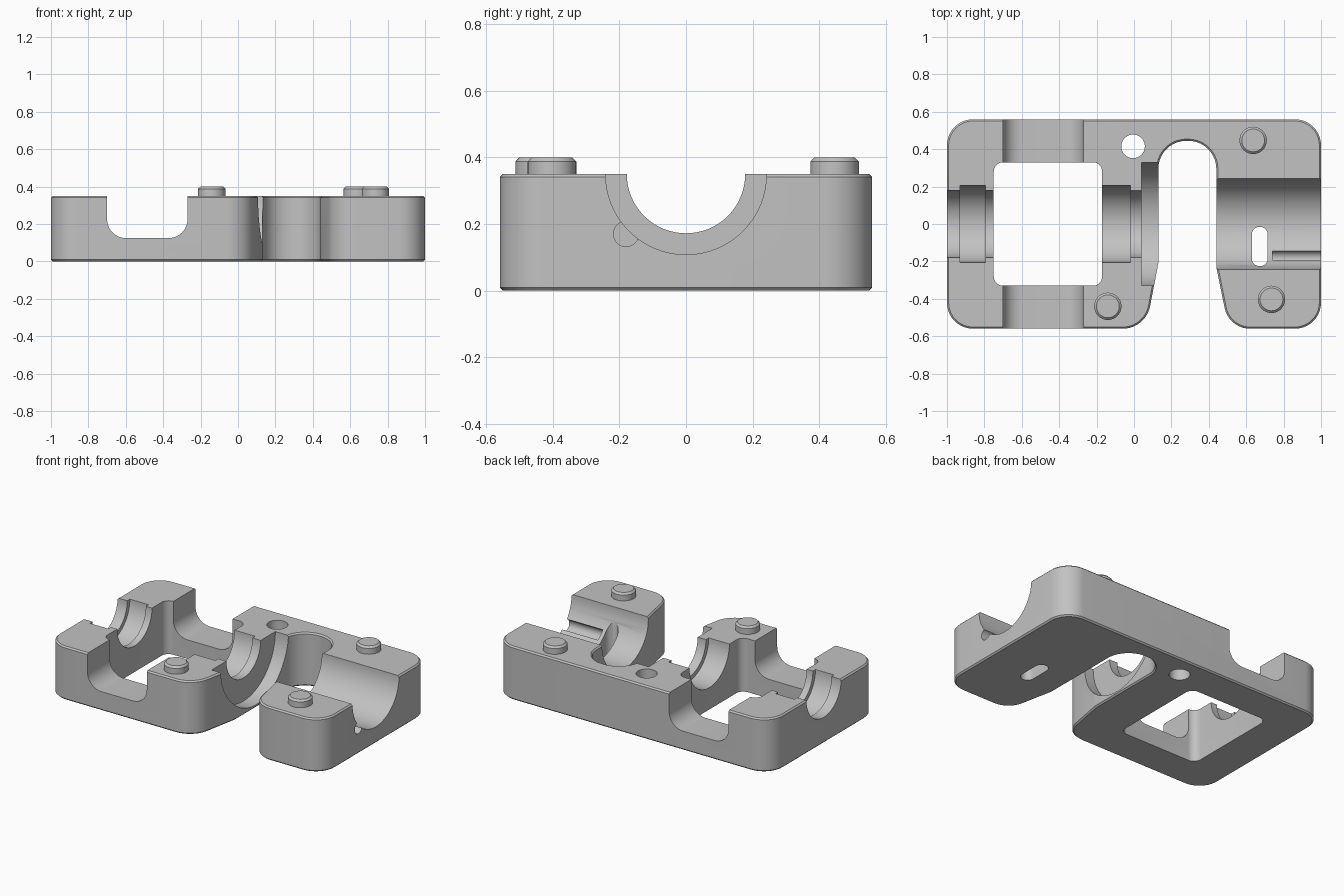
import bpy, bmesh, math
from mathutils import Matrix, Vector

cube = bpy.data.objects.get("Cube")
if cube:
    bpy.data.objects.remove(cube, do_unlink=True)

grey = bpy.data.materials.new("plain grey")
grey.use_nodes = True
grey.diffuse_color = (0.54, 0.54, 0.54, 1)
grey.node_tree.nodes["Principled BSDF"].inputs["Base Color"].default_value = (0.54, 0.54, 0.54, 1)

TOP = 0.35


def rounded(corners, steps=10):
    """Outline from (x, y, radius) corners, each rounded by its radius."""
    pts = []
    for i, (x, y, r) in enumerate(corners):
        p = Vector((x, y, 0))
        if r == 0:
            pts.append(p)
            continue
        before, after = corners[i - 1], corners[(i + 1) % len(corners)]
        da = (Vector((before[0], before[1], 0)) - p).normalized()
        db = (Vector((after[0], after[1], 0)) - p).normalized()
        half = da.angle(db) / 2
        c = p + (da + db).normalized() * r / math.sin(half)
        t = r / math.tan(half)
        start, end = (p + da * t - c).normalized(), (p + db * t - c).normalized()
        pts += [c + start.slerp(end, k / steps).normalized() * r for k in range(steps + 1)]
    return pts


def add(name, bm):
    bmesh.ops.recalc_face_normals(bm, faces=bm.faces)
    mesh = bpy.data.meshes.new(name)
    bm.to_mesh(mesh)
    bm.free()
    mesh.materials.append(grey)
    ob = bpy.data.objects.new(name, mesh)
    bpy.context.collection.objects.link(ob)
    return ob


def prism(name, corners, z0, z1, along_y=False):
    """Closed solid from a rounded outline, upright or lying along y."""
    bm = bmesh.new()
    outline = rounded(corners)
    low = [bm.verts.new((p.x, p.y, z0)) for p in outline]
    high = [bm.verts.new((p.x, p.y, z1)) for p in outline]
    bm.faces.new(low[::-1])
    bm.faces.new(high)
    for i in range(len(outline)):
        bm.faces.new((low[i - 1], low[i], high[i], high[i - 1]))
    if along_y:
        bm.transform(Matrix.Rotation(math.pi / 2, 4, 'X'))
    return add(name, bm)


def rod(name, start, end, r0, r1=None, sides=64):
    """Cylinder or cone from one point to another."""
    a, b = Vector(start), Vector(end)
    bm = bmesh.new()
    bmesh.ops.create_cone(bm, cap_ends=True, segments=sides, radius1=r0,
                          radius2=r0 if r1 is None else r1, depth=(b - a).length)
    turn = (b - a).to_track_quat('Z', 'Y').to_matrix().to_4x4()
    bm.transform(Matrix.Translation((a + b) / 2) @ turn)
    return add(name, bm)


def bore(x0, x1, r0, r1=None, y=0, z=TOP):
    return rod("bore_cutter", (x0, y, z), (x1, y, z), r0, r1)


def box(x0, x1, y0, y1, r):
    return [(x0, y0, r), (x1, y0, r), (x1, y1, r), (x0, y1, r)]


def activate(ob):
    bpy.ops.object.select_all(action='DESELECT')
    ob.select_set(True)
    bpy.context.view_layer.objects.active = ob


def chamfer(ob, width):
    activate(ob)
    m = ob.modifiers.new("chamfer", 'BEVEL')
    m.width, m.segments, m.limit_method, m.angle_limit = width, 1, 'ANGLE', math.radians(60)
    bpy.ops.object.modifier_apply(modifier=m.name)


# Block outline with the open slot on the front
body = prism("bearing_block", [
    (-1, -0.56, 0.14), (0.063, -0.56, 0.15), (0.13, -0.21, 0),
    (0.13, 0.445, 0.15), (0.44, 0.445, 0.15), (0.44, -0.23, 0),
    (0.507, -0.56, 0.14), (1, -0.56, 0.14), (1, 0.56, 0.14), (-1, 0.56, 0.14)], 0, TOP)
chamfer(body, 0.009)

cutters = [
    # Window and the rounded saddle across it
    prism("window_cutter", box(-0.75, -0.17, -0.33, 0.33, 0.05), -0.1, 0.6),
    prism("saddle_cutter", [(-0.70, 0.125, 0.1), (-0.27, 0.125, 0.1),
                            (-0.27, 0.6, 0), (-0.70, 0.6, 0)], -0.7, 0.7, True),
    # Bearing seats on the left wall and middle wall
    bore(-1.1, -0.70, 0.18), bore(-1.1, -0.93, 0.19), bore(-0.93, -0.795, 0.207),
    bore(-0.25, 0.06, 0.178), bore(-0.25, -0.02, 0.207),
    # Round recess beside the slot
    bore(0.02, 0.041, 0.305, 0.33), bore(0.04, 0.2, 0.33),
    # Large motor cradle, cable hole and its end recess
    bore(0.40, 1.1, 0.242),
    bore(0.74, 1.1, 0.038, y=-0.18, z=0.17),
    bore(0.972, 1.1, 0.1, y=-0.18, z=0.172),
    prism("drain_cutter", box(0.63, 0.715, -0.225, -0.015, 0.041), -0.1, 0.6),
]
# Screw holes
for x, y in [(-0.85, -0.41), (-0.85, 0.415), (-0.005, 0.415), (0.85, 0.415)]:
    cutters.append(rod("screw_cutter", (x, y, -0.1), (x, y, 0.6), 0.063, sides=40))

for cutter in cutters:
    activate(body)
    m = body.modifiers.new("cut", 'BOOLEAN')
    m.operation, m.solver, m.object = 'DIFFERENCE', 'EXACT', cutter
    bpy.ops.object.modifier_apply(modifier=m.name)
    bpy.data.objects.remove(cutter, do_unlink=True)

# Locating pegs
parts = [body]
for name, x, y in [("front_right_peg", -0.14, -0.44), ("front_left_peg", 0.735, -0.403),
                   ("back_left_peg", 0.637, 0.447)]:
    peg = rod(name, (x, y, 0.3), (x, y, 0.40), 0.073, sides=40)
    chamfer(peg, 0.012)
    parts.append(peg)

for ob in parts:
    activate(ob)
    bpy.ops.object.shade_smooth_by_angle(angle=math.radians(25))
